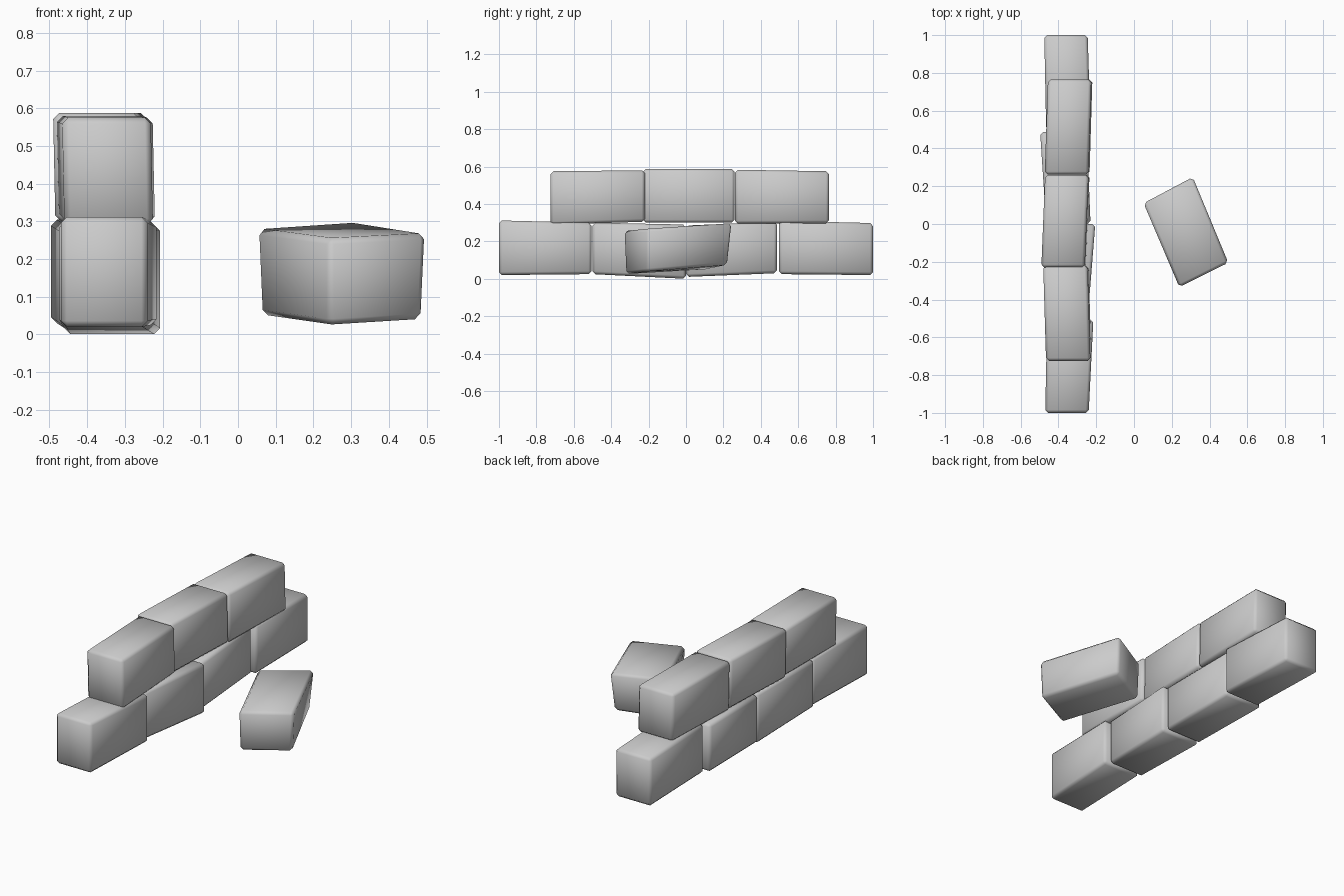
import bpy, bmesh

if "Cube" in bpy.data.objects:
    bpy.data.objects.remove(bpy.data.objects["Cube"])

def brick(name, bottom, top, bevel=0.016):
    """Uneven worn brick from four bottom and four top corners (same winding)."""
    bm = bmesh.new()
    b = [bm.verts.new(c) for c in bottom]
    t = [bm.verts.new(c) for c in top]
    bm.faces.new(b[::-1])
    bm.faces.new(t)
    for i in range(4):
        j = (i + 1) % 4
        bm.faces.new((b[i], b[j], t[j], t[i]))
    bmesh.ops.recalc_face_normals(bm, faces=bm.faces)
    bmesh.ops.bevel(bm, geom=list(bm.edges), offset=bevel, segments=1,
                    affect='EDGES', clamp_overlap=True)
    for f in bm.faces:
        f.smooth = True
    me = bpy.data.meshes.new(name)
    bm.to_mesh(me)
    bm.free()
    ob = bpy.data.objects.new(name, me)
    bpy.context.collection.objects.link(ob)
    return ob

def wall_brick(name, y0, y1, near, far, lean=0.0):
    """Near and far end sections are (x0, x1, z0, z1); lean shifts the top in x."""
    a, c = near, far
    bottom = [(a[0], y0, a[2]), (a[1], y0, a[2]), (c[1], y1, c[2]), (c[0], y1, c[2])]
    top = [(a[0] + lean, y0, a[3]), (a[1] + lean, y0, a[3]),
           (c[1] + lean, y1, c[3]), (c[0] + lean, y1, c[3])]
    brick(name, bottom, top)

# lower course
wall_brick("lower_brick_1", -1.00, -0.505, (-.47, -.24, .02, .312), (-.46, -.215, .025, .30))
wall_brick("lower_brick_2", -0.50, 0.00, (-.475, -.245, .025, .30), (-.46, -.205, .00, .29))
wall_brick("lower_brick_3", 0.00, 0.487, (-.465, -.23, .01, .285), (-.497, -.25, .03, .305))
wall_brick("lower_brick_4", 0.497, 1.00, (-.465, -.23, .025, .31), (-.475, -.245, .02, .298))

# upper course
wall_brick("upper_brick_1", -0.725, -0.22, (-.46, -.225, .29, .575), (-.475, -.24, .305, .58), -.006)
wall_brick("upper_brick_2", -0.23, 0.26, (-.485, -.255, .30, .587), (-.465, -.235, .30, .587), -.006)
wall_brick("upper_brick_3", 0.262, 0.765, (-.467, -.235, .295, .583), (-.45, -.22, .297, .575), -.006)

# loose tilted brick beside the wall
brick("loose_brick",
      [(.24, -.325, .025), (.49, -.205, .04), (.30, .225, .075), (.06, .11, .05)],
      [(.24, -.335, .255), (.50, -.205, .268), (.312, .25, .298), (.05, .11, .28)])
